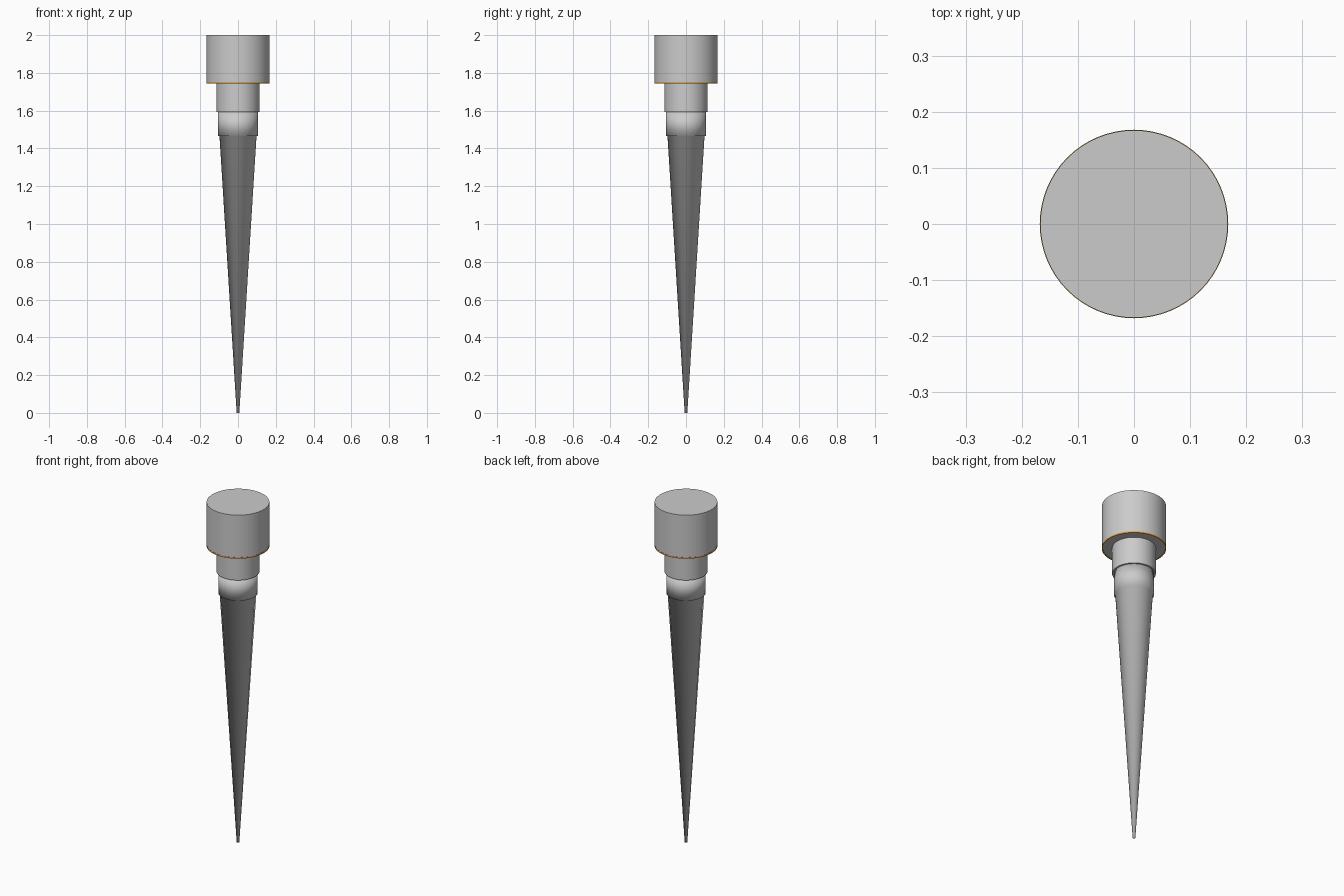
import bpy, bmesh, math

if "Cube" in bpy.data.objects:
    bpy.data.objects.remove(bpy.data.objects["Cube"])

SEGS = 64


def lathe(name, profile, sharp=True, closed=False, color=None):
    """Spin an (r, z) profile about z; r = 0 points close the ends."""
    bm = bmesh.new()
    rings = []
    for r, z in profile:
        if r == 0:
            rings.append([bm.verts.new((0, 0, z))] * SEGS)
        else:
            rings.append([bm.verts.new((r * math.cos(2 * math.pi * i / SEGS),
                                        r * math.sin(2 * math.pi * i / SEGS), z))
                          for i in range(SEGS)])
    pairs = list(zip(rings, rings[1:]))
    if closed:
        pairs.append((rings[-1], rings[0]))
    for a, b in pairs:
        for i in range(SEGS):
            j = (i + 1) % SEGS
            bm.faces.new(list(dict.fromkeys((a[i], a[j], b[j], b[i]))))
    bmesh.ops.recalc_face_normals(bm, faces=bm.faces)
    me = bpy.data.meshes.new(name)
    bm.to_mesh(me)
    bm.free()
    ob = bpy.data.objects.new(name, me)
    bpy.context.collection.objects.link(ob)
    bpy.ops.object.select_all(action='DESELECT')
    ob.select_set(True)
    bpy.context.view_layer.objects.active = ob
    if sharp:
        bpy.ops.object.shade_smooth_by_angle(angle=math.radians(30))
    else:
        bpy.ops.object.shade_smooth()
    if color:
        mat = bpy.data.materials.new(name)
        mat.diffuse_color = color
        mat.use_nodes = True
        mat.node_tree.nodes["Principled BSDF"].inputs["Base Color"].default_value = mat.diffuse_color
        me.materials.append(mat)
    return ob


# Tapered spike with its soft-shaded shoulder
lathe("spike", [(0, 0), (0.007, 0), (0.098, 1.465), (0.105, 1.467),
                (0.105, 1.595), (0, 1.595)], sharp=False)

# Neck sleeve
lathe("neck", [(0, 1.592), (0.114, 1.592), (0.114, 1.748), (0, 1.748)])

# Wide cap
lathe("cap", [(0, 1.746), (0.167, 1.746), (0.167, 2.0), (0, 2.0)])

# Thin orange trim around the cap's lower edge
lathe("trim_ring", [(0.162, 1.744), (0.168, 1.744), (0.168, 1.752), (0.162, 1.752)],
      closed=True, color=(0.75, 0.35, 0.06, 1))
